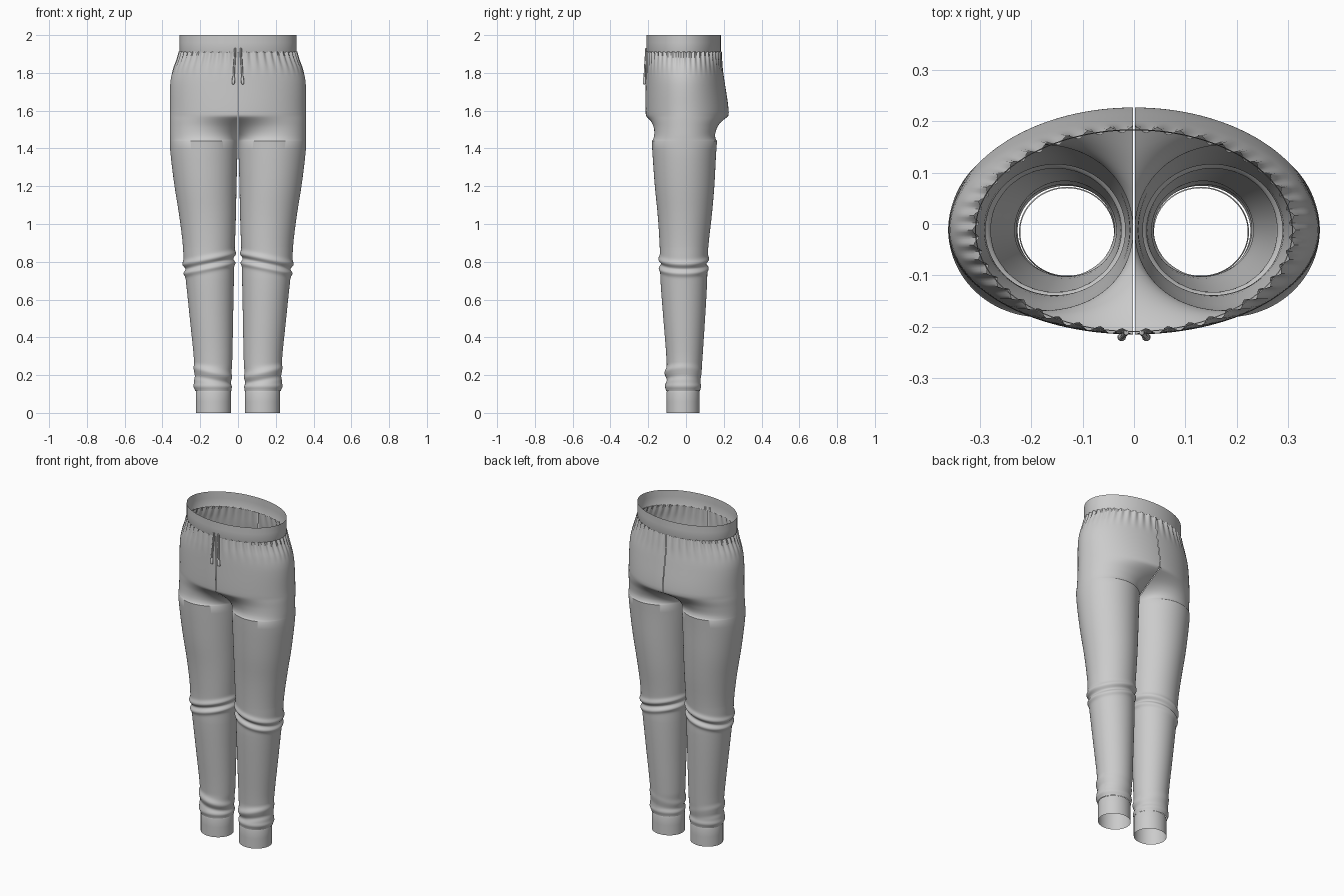
import bpy, bmesh, math
from math import sin, cos, pi, exp

if "Cube" in bpy.data.objects:
    bpy.data.objects.remove(bpy.data.objects["Cube"])

fabric = bpy.data.materials.new("grey fabric")
fabric.diffuse_color = (0.6, 0.6, 0.6, 1)
fabric.use_nodes = True
fabric.node_tree.nodes["Principled BSDF"].inputs["Base Color"].default_value = fabric.diffuse_color

N = 132                      # points round one leg
CROTCH, SEAT = 1.44, 1.57    # legs join / seam fully open
CY = -0.012

# height, outer x, inner x, front y, back y
PROFILE = [
    (0.115, .226, .036, -.105, .074), (0.15, .232, .036, -.107, .076),
    (0.20, .232, .036, -.107, .080), (0.26, .231, .031, -.102, .085),
    (0.50, .255, .026, -.120, .101), (0.70, .276, .022, -.135, .112),
    (0.80, .287, .021, -.137, .113), (0.90, .293, .016, -.140, .120),
    (1.05, .312, .011, -.150, .137), (1.20, .336, .008, -.165, .150),
    (1.38, .358, .003, -.178, .160), (1.46, .361, .002, -.183, .168),
    (1.51, .361, .002, -.195, .192), (1.56, .361, .002, -.210, .221),
    (1.60, .360, .002, -.214, .226), (1.75, .358, .002, -.214, .205),
    (1.82, .343, .002, -.213, .194), (1.87, .323, .002, -.211, .188),
    (1.912, .308, .002, -.209, .183)]


def section(z):
    """Smoothly interpolated profile row."""
    P = PROFILE
    k = max(i for i in range(len(P) - 1) if P[i][0] <= z + 1e-9)
    a, b = P[k], P[k + 1]
    p, n = P[max(k - 1, 0)], P[min(k + 2, len(P) - 1)]
    h = b[0] - a[0]
    u = (z - a[0]) / h
    out = []
    for c in range(1, 5):
        ma = (b[c] - p[c]) / (b[0] - p[0]) * h
        mb = (n[c] - a[c]) / (n[0] - a[0]) * h
        out.append((2*u**3 - 3*u*u + 1)*a[c] + (u**3 - 2*u*u + u)*ma
                   + (3*u*u - 2*u**3)*b[c] + (u**3 - u*u)*mb)
    return out


def ridge(z, centre, width):
    return exp(-((z - centre) / width) ** 2)


def folds(z, t):
    """Outward bulge of the knee and ankle folds and waist gathers."""
    slope = 0.028 * cos(t)
    d = 0.009 * ridge(z, .815 + slope, .016) + 0.008 * ridge(z, .765 + slope, .014)
    d -= 0.006 * ridge(z, .79 + slope, .012)
    front = 0.6 + 0.4 * sin(t)
    d += front * (0.008 * ridge(z, .215 - .025*cos(t), .018)
                  - 0.006 * ridge(z, .175 - .02*cos(t), .014))
    d += 0.005 * ridge(z, .14, .014)
    if z > 1.78:
        d += 0.006 * cos(22 * t) * ((z - 1.78) / .13) ** 1.5
    return d


def point(z, t):
    xo, xi, yf, yb = section(z)
    d = folds(z, t)
    # closed leg loop, starting at the inside and passing the front
    ry = (CY - yf) if sin(t) > 0 else (yb - CY)
    rx = (xo - xi) / 2
    lx, ly = xi + rx - (rx + d) * cos(t), CY - (ry + d) * sin(t)
    # open half of the hips
    a = t / 2
    ry = (CY - yf) if cos(a) > 0 else (yb - CY)
    hx, hy = .0015 + (xo - .0015 + d) * sin(a), CY - (ry + d) * cos(a)
    w = min(max((z - CROTCH) / (SEAT - CROTCH), 0), 1) ** 0.7
    return (max(lx + (hx - lx) * w, .0012), ly + (hy - ly) * w, z)


def sheet(name, rings, mirror=True, smooth=40):
    """Skin a stack of rings into one surface."""
    bm = bmesh.new()
    rows = [[bm.verts.new(p) for p in r] for r in rings]
    for lo, hi in zip(rows, rows[1:]):
        for j in range(len(lo) - 1):
            bm.faces.new((lo[j], lo[j+1], hi[j+1], hi[j]))
    bmesh.ops.remove_doubles(bm, verts=bm.verts, dist=1e-5)
    me = bpy.data.meshes.new(name)
    bm.to_mesh(me)
    bm.free()
    ob = bpy.data.objects.new(name, me)
    bpy.context.collection.objects.link(ob)
    finish(ob, smooth)
    if mirror:
        ob.modifiers.new("other side", 'MIRROR').use_mirror_merge = False
    return ob


def finish(ob, angle):
    ob.data.materials.append(fabric)
    bpy.ops.object.select_all(action='DESELECT')
    ob.select_set(True)
    bpy.context.view_layer.objects.active = ob
    bpy.ops.object.shade_smooth_by_angle(angle=math.radians(angle))


def steps(a, b, n):
    return [a + (b - a) * i / n for i in range(n)]


ANGLES = [2 * pi * j / N for j in range(N + 1)]

# Trouser legs and hips, with denser rows at folds and crotch
heights = (steps(.115, .27, 22) + steps(.27, .70, 8) + steps(.70, .88, 30)
           + steps(.88, CROTCH, 12) + steps(CROTCH, 1.47, 8)
           + steps(1.47, 1.60, 14) + steps(1.60, 1.78, 8)
           + steps(1.78, 1.912, 10) + [1.912])
sheet("trouser_leg", [[point(z, t) for t in ANGLES] for z in heights])


def oval(x, y, rx, ry, z):
    return [(x - rx * cos(t), y - ry * sin(t), z) for t in ANGLES]


# Ankle cuffs, the top edge tucked in to the leg
sheet("ankle_cuff", [oval(.130, -.0155, r, r - .006, z) for z, r in
                     ((0, .0935), (.06, .0935), (.108, .0935), (.117, .091))])

# Elastic waistband
sheet("waistband", [oval(0, -.013, .309 + d, .197 + d, z) for z, d in
                    ((1.908, -.002), (1.914, 0), (1.96, 0), (2.0, 0))],
      mirror=False)


def tube(path):
    """Round cord along a list of (x, y, z, radius)."""
    return [[(x + r * cos(k * pi / 5), y + r * sin(k * pi / 5), z)
             for k in range(11)] for x, y, z, r in path]


# Drawstrings with thicker tips
sheet("drawstring", tube([
    (.015, -.208, 1.932, .001), (.015, -.211, 1.930, .005),
    (.017, -.214, 1.88, .005), (.021, -.218, 1.82, .005),
    (.023, -.220, 1.778, .005), (.023, -.220, 1.774, .0075),
    (.025, -.220, 1.742, .0075), (.025, -.220, 1.738, .001)]))
